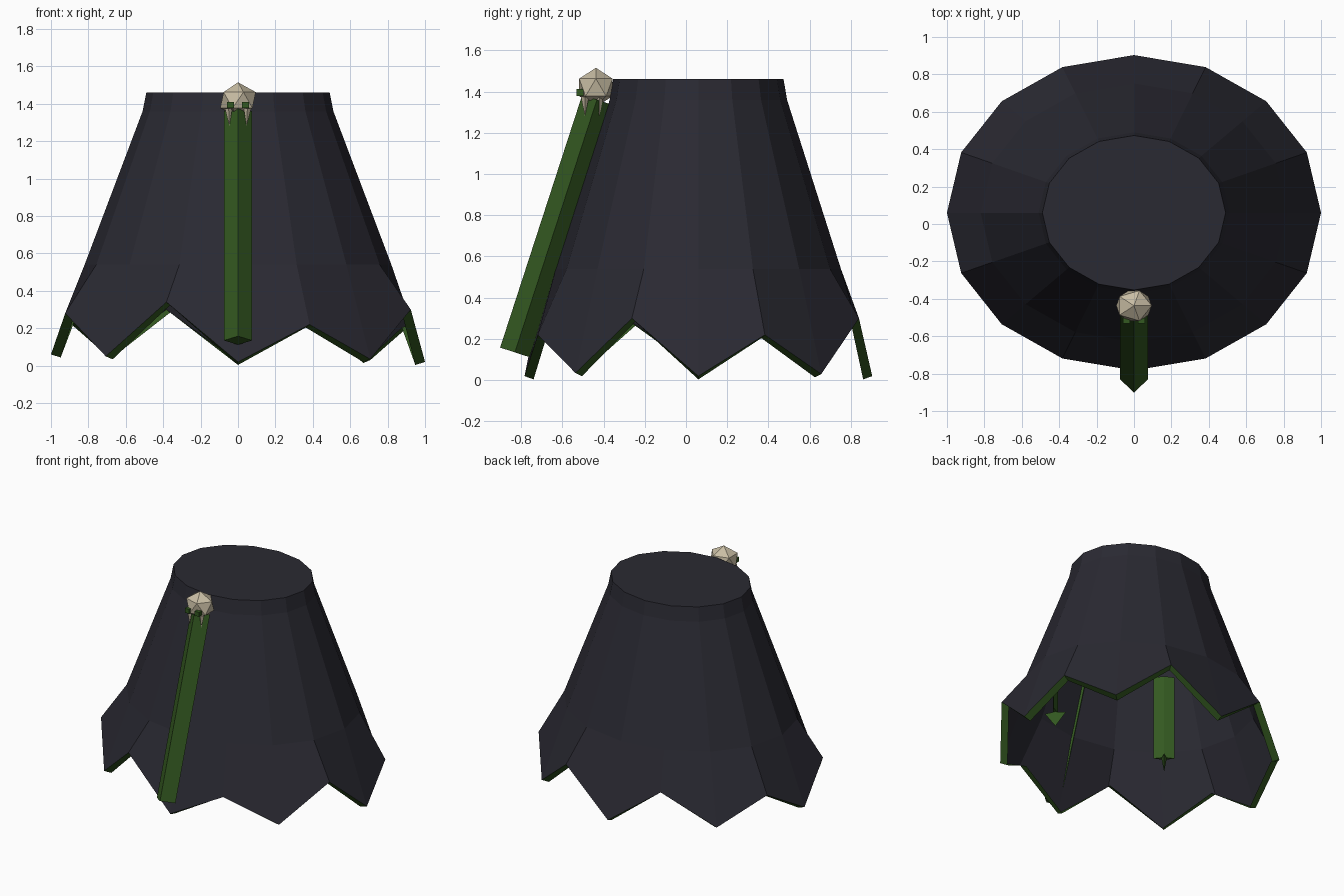
import bpy, bmesh, math
from mathutils import Vector

cube = bpy.data.objects.get("Cube")
if cube:
    bpy.data.objects.remove(cube)


def material(name, rgb):
    m = bpy.data.materials.new(name)
    m.use_nodes = True
    m.diffuse_color = (*rgb, 1)
    m.node_tree.nodes["Principled BSDF"].inputs["Base Color"].default_value = (*rgb, 1)
    return m


cloth = material("dark cloth", (0.023, 0.0225, 0.032))
green = material("moss green", (0.034, 0.1, 0.015))
bone = material("bone", (0.58, 0.51, 0.37))

SIDES, SQUASH, SHIFT = 16, 0.843, 0.06
TIPS = (0.02, 0.03, 0.02, 0.06, 0.06, 0.05, 0.02, 0.035)
NOTCHES = (0.22, 0.30, 0.30, 0.25, 0.28, 0.34, 0.22, 0.30)


def finish(name, mat):
    ob = bpy.context.object
    ob.name = name
    ob.data.materials.append(mat)
    return ob


def rod(name, start, end, radius, tip, mat):
    """Four-sided prism or spike between two points."""
    a, b = Vector(start), Vector(end)
    axis = b - a
    bpy.ops.mesh.primitive_cone_add(vertices=4, radius1=radius, radius2=tip,
                                    depth=axis.length, location=(a + b) / 2)
    ob = finish(name, mat)
    ob.rotation_euler = Vector((0, 0, 1)).rotation_difference(axis).to_euler()
    return ob


# Skirt: a thin oval shell with a pointed, uneven hem and a green inner lip
hem = [z for pair in zip(TIPS, NOTCHES) for z in pair]
lip = [z - 0.016 for z in hem]
bm = bmesh.new()
rings = []
for radius, heights in ((0.49, [1.46] * SIDES), (0.51, [1.36] * SIDES),
                        (0.82, [0.54] * SIDES), (1.0, hem), (0.948, lip)):
    ring = []
    for i, z in enumerate(heights):
        a = math.tau * i / SIDES
        ring.append(bm.verts.new((radius * math.cos(a),
                                  SHIFT + SQUASH * radius * math.sin(a), z)))
    rings.append(ring)
for upper, lower in zip(rings, rings[1:]):
    for i in range(SIDES):
        j = (i + 1) % SIDES
        face = bm.faces.new((upper[i], lower[i], lower[j], upper[j]))
        face.material_index = int(lower is rings[-1])
bm.faces.new(rings[0])
bmesh.ops.recalc_face_normals(bm, faces=bm.faces)
mesh = bpy.data.meshes.new("skirt")
bm.to_mesh(mesh)
bm.free()
skirt = bpy.data.objects.new("skirt", mesh)
bpy.context.collection.objects.link(skirt)
mesh.materials.append(cloth)
mesh.materials.append(green)

# Square staff down the front, ridge forward, sunk slightly into the skirt
rod("front_staff", (0, -0.83, 0.135), (0, -0.432, 1.36), 0.075, 0.075, green)

# Skull on top of the staff
bpy.ops.mesh.primitive_ico_sphere_add(subdivisions=1, radius=0.095,
                                      location=(0, -0.437, 1.42))
finish("skull", bone).scale = (1.12, 1, 1)

# Eyes, fangs and the pointed blades inside the skirt, on both sides
for side, label in ((1, "left"), (-1, "right")):
    bpy.ops.mesh.primitive_cube_add(size=1, location=(side * 0.04, -0.515, 1.395))
    finish(label + "_eye", green).scale = (0.036, 0.034, 0.032)
    for y, place in ((-0.49, "front"), (-0.42, "rear")):
        rod(f"{label}_{place}_fang", (side * 0.05, y, 1.375),
            (side * 0.046, y, 1.28), 0.02, 0, bone)
    x, y = side * 0.47, -0.25
    for part, low, high, radius in (("blade", 0.38, 1.0, 0.07),
                                    ("blade_point", 0.38, 0.28, 0)):
        ob = rod(f"{label}_inner_{part}", (x, y, low), (x, y, high), 0.07, radius, green)
        ob.rotation_euler.z += side * 0.69
        ob.scale.y = 0.25
